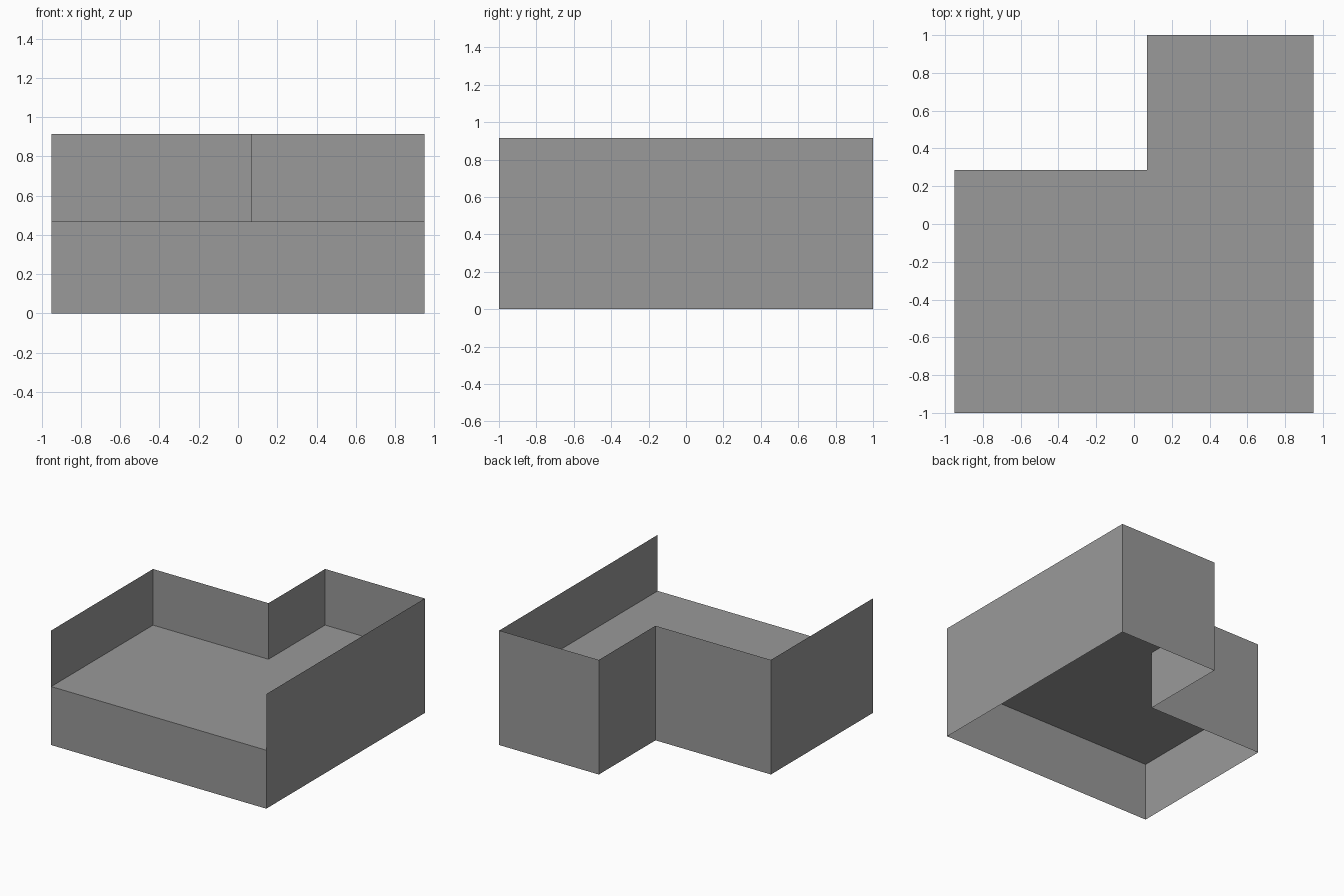
import bpy
import bmesh

cube = bpy.data.objects.get("Cube")
if cube:
    bpy.data.objects.remove(cube, do_unlink=True)

# Plain grey for everything
grey = bpy.data.materials.new("grey")
grey.use_nodes = True
color = (0.32, 0.32, 0.32, 1)
grey.diffuse_color = color
grey.node_tree.nodes["Principled BSDF"].inputs["Base Color"].default_value = color

FLOOR, TOP = 0.467, 0.915

# L-shaped outline, counter-clockwise from the front left corner of the plan
outline = [(-0.95, -1), (0.95, -1), (0.95, 1), (0.07, 1), (0.07, 0.285), (-0.95, 0.285)]


def sheet(name, points):
    """Single flat face through the given points."""
    bm = bmesh.new()
    bm.faces.new([bm.verts.new(p) for p in points])
    mesh = bpy.data.meshes.new(name)
    bm.to_mesh(mesh)
    bm.free()
    mesh.materials.append(grey)
    obj = bpy.data.objects.new(name, mesh)
    bpy.context.collection.objects.link(obj)


# Raised floor, open underneath
sheet("floor", [(x, y, FLOOR) for x, y in outline])

# Walls: the front one stops at the floor, the others rise above it
names = ["front_wall", "left_wall", "back_wall", "notch_side_wall", "notch_back_wall", "right_wall"]
for i, name in enumerate(names):
    a, b = outline[i], outline[(i + 1) % len(outline)]
    top = FLOOR if name == "front_wall" else TOP
    sheet(name, [(*a, 0), (*b, 0), (*b, top), (*a, top)])
